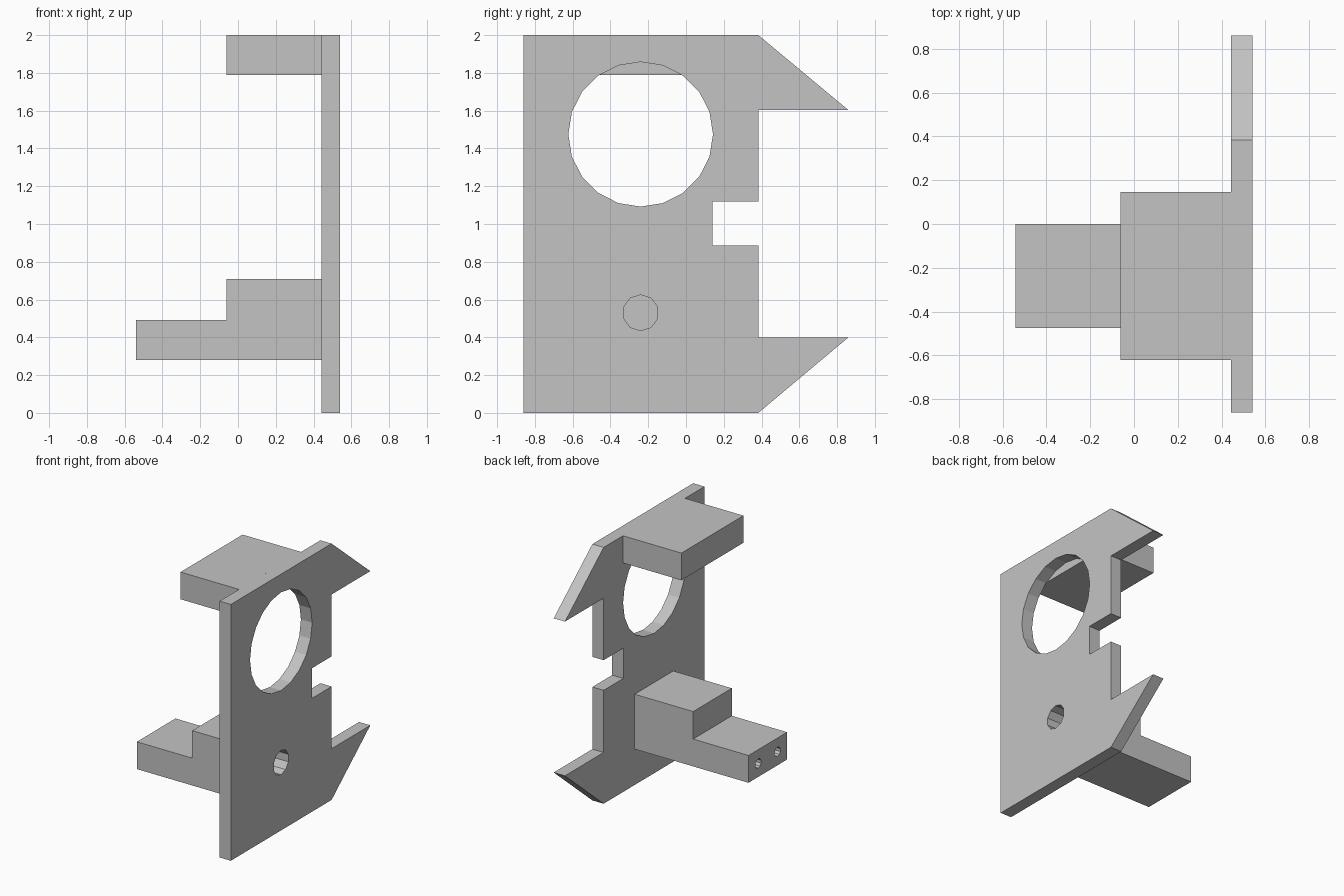
import bpy, bmesh
from math import cos, sin, pi

if "Cube" in bpy.data.objects:
    bpy.data.objects.remove(bpy.data.objects["Cube"], do_unlink=True)

grey = bpy.data.materials.new("plain grey")
grey.use_nodes = True
grey.diffuse_color = (0.55, 0.55, 0.55, 1)
grey.node_tree.nodes["Principled BSDF"].inputs["Base Color"].default_value = (0.55, 0.55, 0.55, 1)


def extrude(name, points, axis, start, end):
    """Extrude a flat outline along x (points are y, z) or y (points are x, z)."""
    bm = bmesh.new()
    place = (lambda a, b: (start, a, b)) if axis == "x" else (lambda a, b: (a, start, b))
    face = bm.faces.new([bm.verts.new(place(a, b)) for a, b in points])
    result = bmesh.ops.extrude_face_region(bm, geom=[face])
    moved = [v for v in result["geom"] if isinstance(v, bmesh.types.BMVert)]
    shift = (end - start, 0, 0) if axis == "x" else (0, end - start, 0)
    bmesh.ops.translate(bm, verts=moved, vec=shift)
    bmesh.ops.recalc_face_normals(bm, faces=bm.faces)
    mesh = bpy.data.meshes.new(name)
    bm.to_mesh(mesh)
    bm.free()
    mesh.materials.append(grey)
    obj = bpy.data.objects.new(name, mesh)
    bpy.context.collection.objects.link(obj)
    return obj


def drill(target, y, z, radius, sides, start, end):
    """Cut a faceted round hole running along x."""
    ring = [(y + radius * sin(2 * pi * i / sides), z + radius * cos(2 * pi * i / sides))
            for i in range(sides)]
    cutter = extrude("hole_cutter", ring, "x", start, end)
    cutter.hide_render = True
    mod = target.modifiers.new("hole", "BOOLEAN")
    mod.operation = "DIFFERENCE"
    mod.solver = "EXACT"
    mod.object = cutter
    bpy.context.view_layer.objects.active = target
    bpy.ops.object.modifier_apply(modifier=mod.name)
    bpy.data.objects.remove(cutter, do_unlink=True)


# Side plate with two hooks and a notch in the back edge
inner, outer = 0.443, 0.54
edge, tip, notch = 0.383, 0.86, 0.14
plate = extrude("side_plate", [
    (-0.86, 0), (edge, 0), (tip, 0.4), (edge, 0.4), (edge, 0.885), (notch, 0.885),
    (notch, 1.12), (edge, 1.12), (edge, 1.603), (tip, 1.603), (edge, 2), (-0.86, 2),
], "x", inner, outer)

# Top shelf block
extrude("top_block", [(-0.062, 1.788), (inner, 1.788), (inner, 2), (-0.062, 2)],
        "y", -0.62, 0.145)

# Stepped lower arm
arm = extrude("stepped_arm", [
    (-0.54, 0.28), (inner, 0.28), (inner, 0.708), (-0.062, 0.708),
    (-0.062, 0.493), (-0.54, 0.493),
], "y", -0.476, 0)

# Large window through the plate, and a blind bore running on into the arm
drill(plate, -0.24, 1.475, 0.383, 20, inner - 0.1, outer + 0.1)
drill(plate, -0.24, 0.53, 0.095, 10, inner - 0.1, outer + 0.1)
drill(arm, -0.24, 0.53, 0.095, 10, 0.2, inner + 0.1)

# Pair of screw holes in the arm's end face
for y in (-0.119, -0.357):
    drill(arm, y, 0.386, 0.036, 10, -0.7, -0.2)
